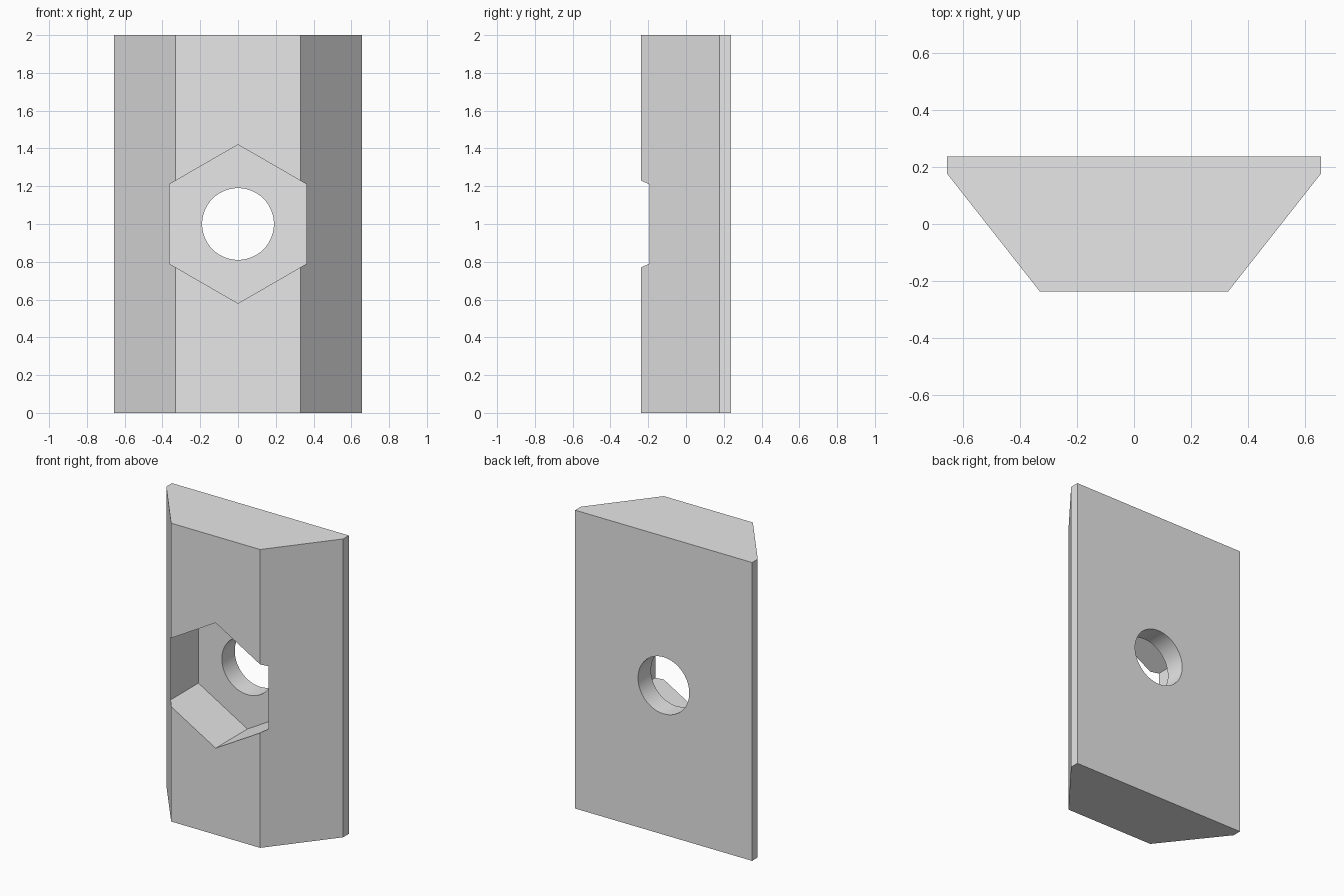
import bpy, bmesh, math

if "Cube" in bpy.data.objects:
    bpy.data.objects.remove(bpy.data.objects["Cube"], do_unlink=True)

grey = bpy.data.materials.new("plain grey")
grey.use_nodes = True
grey.diffuse_color = (0.8, 0.8, 0.8, 1)
grey.node_tree.nodes["Principled BSDF"].inputs["Base Color"].default_value = grey.diffuse_color

HEIGHT, FRONT, BACK = 2.0, -0.237, 0.237
POCKET_FLOOR = 0.10


def prism(name, outline, offset):
    """Extrude a closed outline of 3D points along an offset vector."""
    bm = bmesh.new()
    face = bm.faces.new([bm.verts.new(p) for p in outline])
    top = bmesh.ops.extrude_face_region(bm, geom=[face])["geom"]
    bmesh.ops.translate(bm, vec=offset, verts=[v for v in top if isinstance(v, bmesh.types.BMVert)])
    bmesh.ops.recalc_face_normals(bm, faces=bm.faces)
    mesh = bpy.data.meshes.new(name)
    bm.to_mesh(mesh)
    bm.free()
    mesh.materials.append(grey)
    obj = bpy.data.objects.new(name, mesh)
    bpy.context.collection.objects.link(obj)
    return obj


def ring(sides, radius, y):
    """Regular polygon facing the front, with one corner at the top."""
    angles = [2 * math.pi * i / sides for i in range(sides)]
    return [(radius * math.sin(a), y, HEIGHT / 2 + radius * math.cos(a)) for a in angles]


# Block with sloped sides and a narrow front
half = [(0.33, FRONT), (0.656, 0.177), (0.656, BACK)]
profile = half + [(-x, y) for x, y in reversed(half)]
block = prism("slot_nut_block", [(x, y, 0) for x, y in profile], (0, 0, HEIGHT))

# Hexagonal pocket in the front and round hole through the back
cutters = [
    prism("hex_pocket_cutter", ring(6, 0.42, -0.5), (0, POCKET_FLOOR + 0.5, 0)),
    prism("bolt_hole_cutter", ring(64, 0.19, -0.6), (0, 1.2, 0)),
]
bpy.context.view_layer.objects.active = block
for cutter in cutters:
    cutter.hide_render = True
    cut = block.modifiers.new(cutter.name, "BOOLEAN")
    cut.operation = "DIFFERENCE"
    cut.solver = "EXACT"
    cut.object = cutter
    bpy.ops.object.modifier_apply(modifier=cut.name)
    bpy.data.objects.remove(cutter, do_unlink=True)

# Smooth the hole wall, keep the flat faces crisp
bpy.ops.object.select_all(action="DESELECT")
block.select_set(True)
bpy.ops.object.shade_smooth_by_angle(angle=math.radians(30))
